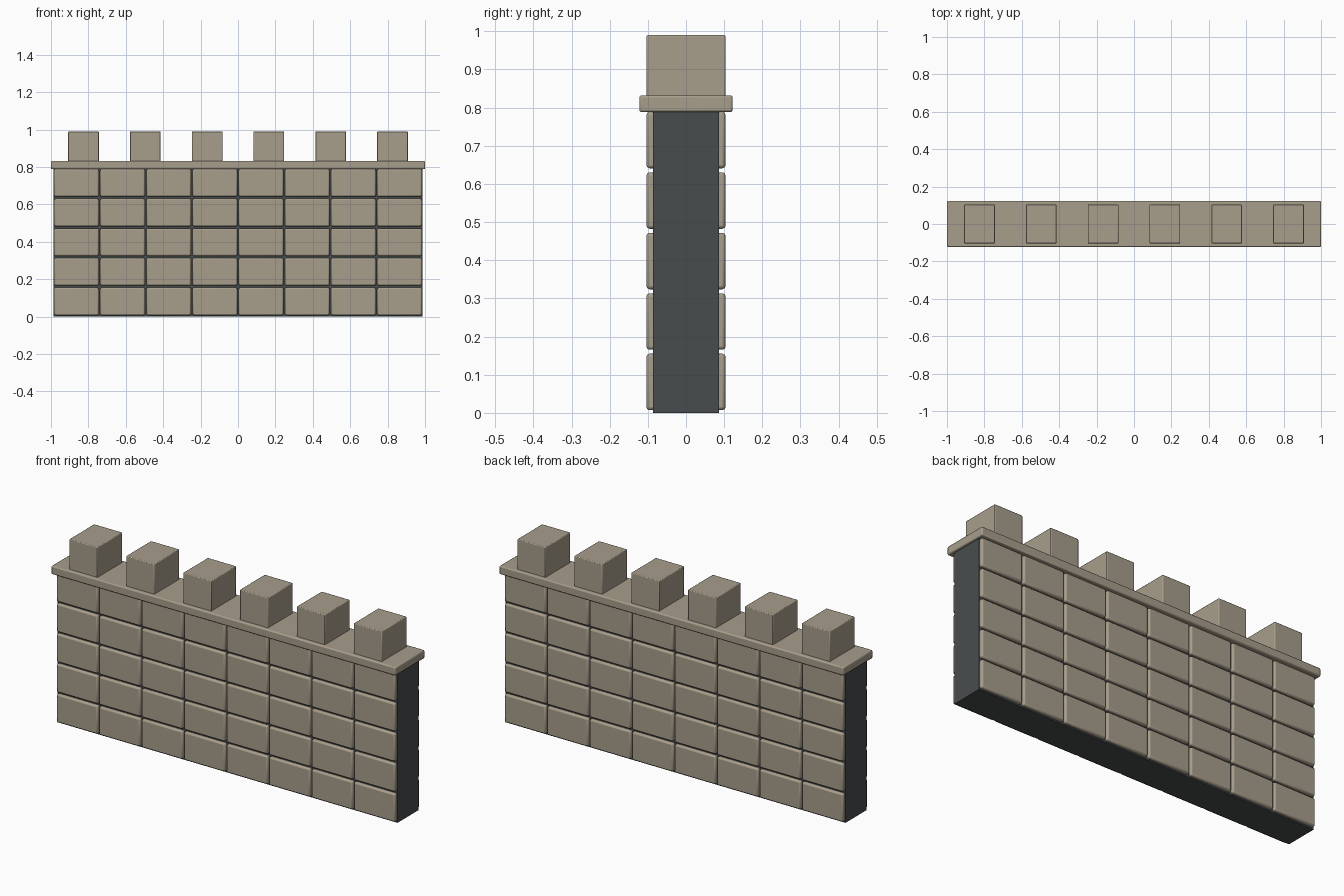
import bpy

if "Cube" in bpy.data.objects:
    bpy.data.objects.remove(bpy.data.objects["Cube"])


def material(name, rgb):
    m = bpy.data.materials.new(name)
    m.diffuse_color = (*rgb, 1)
    m.use_nodes = True
    m.node_tree.nodes["Principled BSDF"].inputs["Base Color"].default_value = m.diffuse_color
    return m


STONE = material("warm_stone", (0.39, 0.34, 0.26))
MORTAR = material("dark_mortar", (0.064, 0.073, 0.076))


def box(name, center, size, mat, bevel=0.0):
    bpy.ops.mesh.primitive_cube_add(size=1, location=center)
    ob = bpy.context.object
    ob.name = name
    ob.scale = size
    bpy.ops.object.transform_apply(location=False, rotation=False, scale=True)
    ob.data.materials.append(mat)
    if bevel:
        mod = ob.modifiers.new("soft_edges", "BEVEL")
        mod.width = bevel
        mod.segments = 2
        bpy.ops.object.shade_smooth_by_angle()
    return ob


# Dark wall core
box("wall_core", (0, 0, 0.396), (1.975, 0.173, 0.792), MORTAR)

# Stone blocks on both faces: 8 columns by 5 rows
for side, label in ((-1, "front"), (1, "back")):
    for row in range(5):
        for col in range(8):
            box(f"{label}_block_{row}_{col}",
                ((col - 3.5) * 0.2468, side * 0.0835, 0.081 + row * 0.1585),
                (0.239, 0.04, 0.148), STONE, 0.008)

# Overhanging coping slab
box("coping", (0, 0, 0.81), (2.0, 0.245, 0.044), STONE, 0.006)

# Battlements along the top
for i in range(6):
    box(f"merlon_{i}", ((i - 2.5) * 0.3305, 0, 0.907),
        (0.164, 0.207, 0.166), STONE, 0.004)
